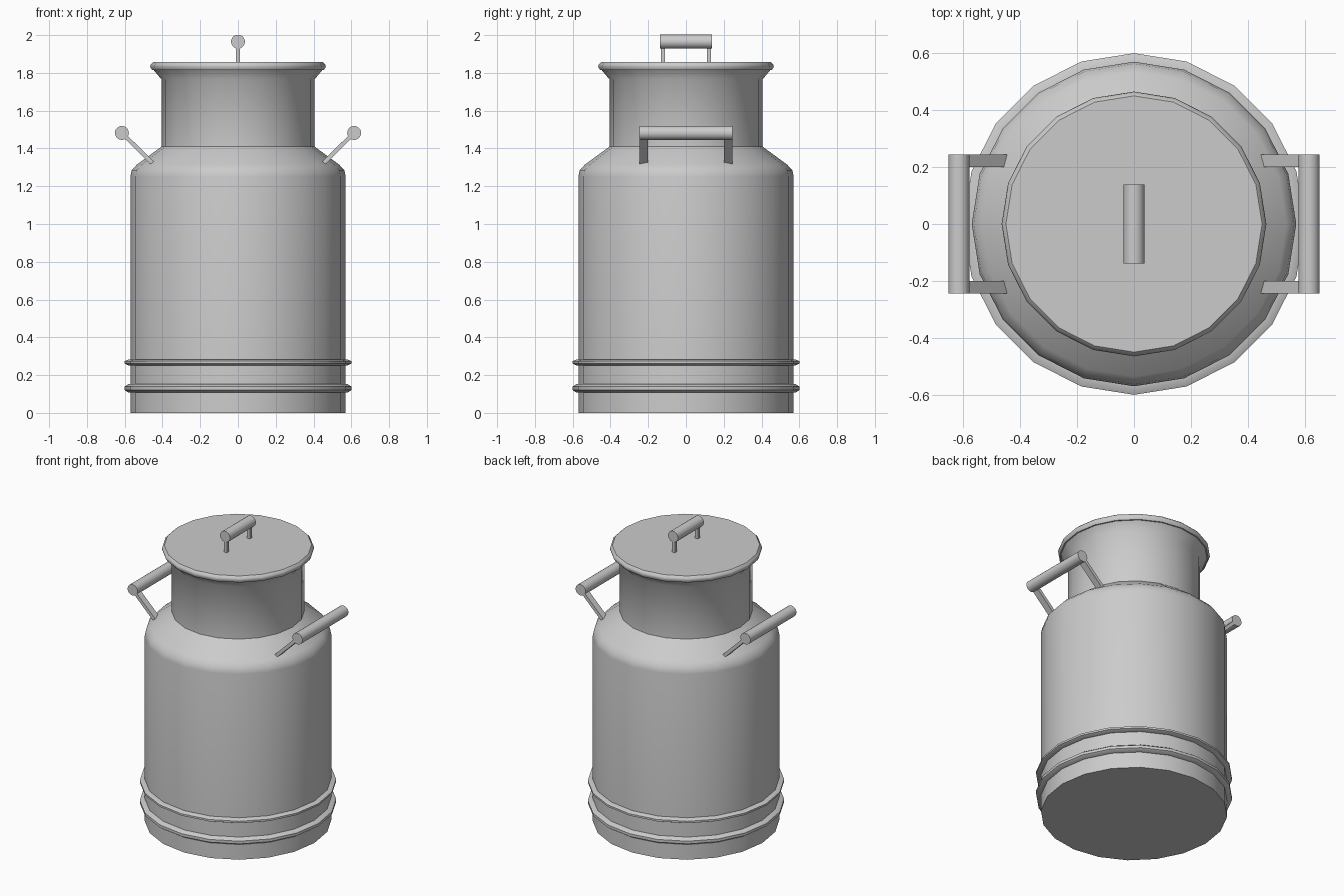
import bpy, bmesh, math
from mathutils import Vector

if "Cube" in bpy.data.objects:
    bpy.data.objects.remove(bpy.data.objects["Cube"])

metal = bpy.data.materials.new("grey metal")
metal.use_nodes = True
grey = (0.6, 0.6, 0.6, 1)
metal.diffuse_color = grey
metal.node_tree.nodes["Principled BSDF"].inputs["Base Color"].default_value = grey

SIDES = 20


def finish(name, bm, angle=45):
    bmesh.ops.recalc_face_normals(bm, faces=bm.faces)
    mesh = bpy.data.meshes.new(name)
    bm.to_mesh(mesh)
    bm.free()
    mesh.materials.append(metal)
    obj = bpy.data.objects.new(name, mesh)
    bpy.context.collection.objects.link(obj)
    bpy.ops.object.select_all(action="DESELECT")
    obj.select_set(True)
    bpy.context.view_layer.objects.active = obj
    bpy.ops.object.shade_smooth_by_angle(angle=math.radians(angle))
    return obj


def lathe(name, profile, closed=False):
    """Revolve (radius, height) points; cap the ends unless the profile is a loop."""
    bm = bmesh.new()
    rings = []
    for r, z in profile:
        turn = [2 * math.pi * i / SIDES for i in range(SIDES)]
        rings.append([bm.verts.new((r * math.cos(a), r * math.sin(a), z)) for a in turn])
    pairs = list(zip(rings, rings[1:]))
    if closed:
        pairs.append((rings[-1], rings[0]))
    else:
        bm.faces.new(rings[0])
        bm.faces.new(rings[-1])
    for a, b in pairs:
        for i in range(SIDES):
            j = (i + 1) % SIDES
            bm.faces.new((a[i], a[j], b[j], b[i]))
    return finish(name, bm)


def grip(name, x, z, radius, half):
    """Round bar lying along y."""
    bm = bmesh.new()
    bmesh.ops.create_cone(bm, cap_ends=True, segments=SIDES, radius1=radius,
                          radius2=radius, depth=2 * half)
    for v in bm.verts:
        v.co = Vector((x + v.co.x, v.co.z, z + v.co.y))
    return finish(name, bm)


def strut(name, start, end, thick, y_in, y_out, skew=0):
    """Flat bar in the xz plane; its outer side reaches further past the start."""
    a, b = Vector((start[0], 0, start[1])), Vector((end[0], 0, end[1]))
    along = (b - a).normalized()
    side = Vector((along.z, 0, -along.x)) * thick / 2
    bm = bmesh.new()
    bmesh.ops.create_cube(bm, size=2)
    for v in bm.verts:
        outer = v.co.y > 0
        base = b if v.co.z > 0 else a - along * (skew if outer else 0)
        v.co = base + side * v.co.x + Vector((0, y_out if outer else y_in, 0))
    return finish(name, bm)


# Body with rounded shoulder, neck and flared mouth
lathe("can_body", [(0.57, 0), (0.57, 1.25), (0.563, 1.285), (0.535, 1.315),
                   (0.405, 1.41), (0.405, 1.765), (0.455, 1.825)])

# Lid with a rounded rim
lathe("lid", [(0.455, 1.815), (0.465, 1.832), (0.462, 1.845), (0.45, 1.857)])

# Raised hoops around the base
for name, z, h in (("upper_hoop", 0.267, 0.016), ("lower_hoop", 0.13, 0.023)):
    lathe(name, [(0.56, z - h), (0.58, z - h), (0.6, z - h * 0.4),
                 (0.6, z + h * 0.4), (0.58, z + h), (0.56, z + h)], closed=True)

# Lid handle
grip("lid_grip", 0, 1.965, 0.037, 0.138)
for label, s in (("back", 1), ("front", -1)):
    strut(f"lid_strut_{label}", (0, 1.85), (0, 1.95), 0.02, s * 0.112, s * 0.133)

# Side carrying handles
for side, sx in (("left", 1), ("right", -1)):
    grip(f"{side}_grip", sx * 0.615, 1.482, 0.037, 0.245)
    for label, sy in (("back", 1), ("front", -1)):
        outer, inner = sy * 0.245, sy * 0.2
        bar = strut(f"{side}_strut_{label}", (sx * 0.465, 1.335), (sx * 0.605, 1.472),
                    0.022, min(inner, outer), max(inner, outer))
        # Slant the foot so it follows the shoulder
        for v in bar.data.vertices:
            if v.co.z < 1.4 and abs(v.co.y) > 0.22:
                v.co.x -= sx * 0.012
                v.co.z -= 0.012
